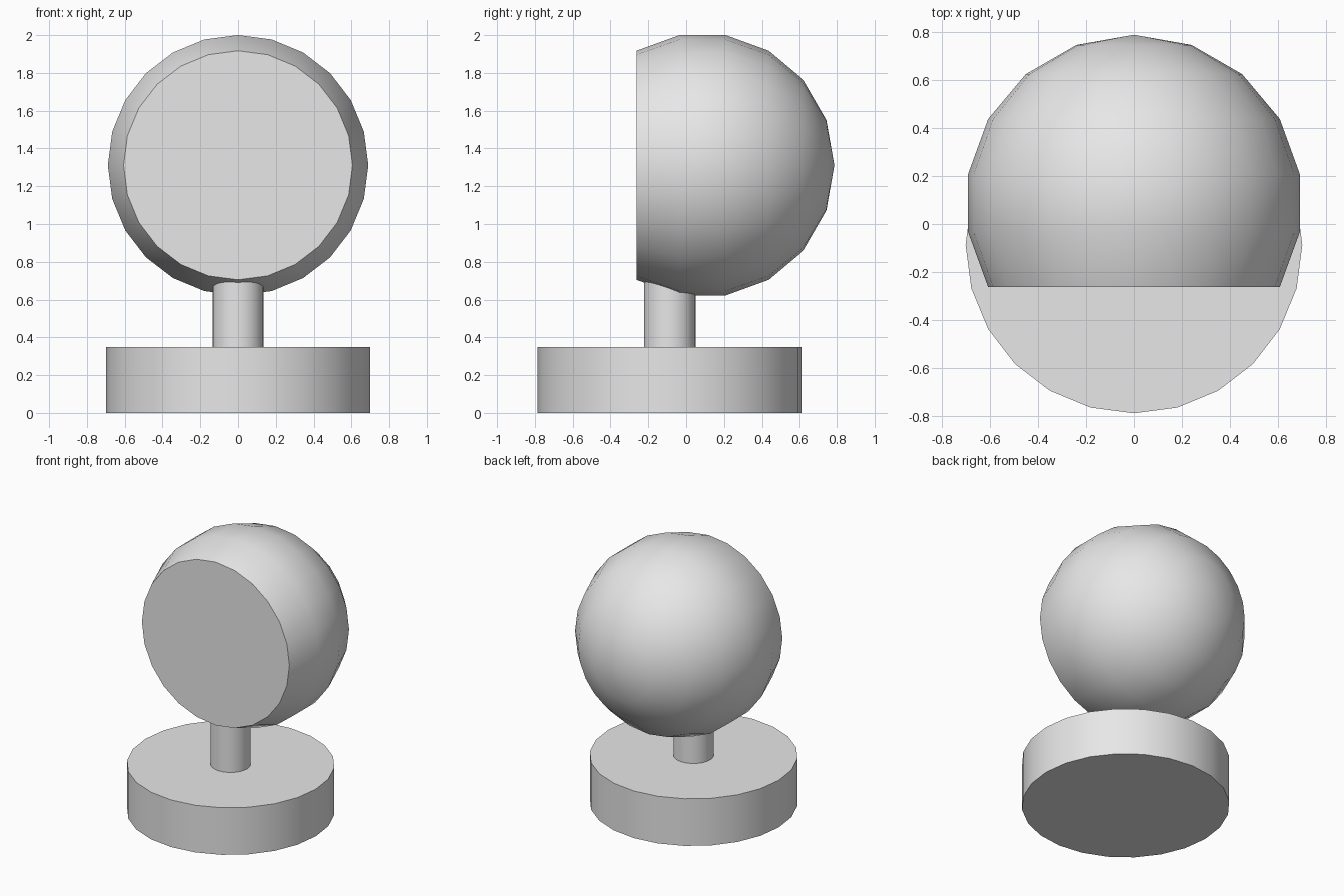
import bpy
import bmesh
from math import cos, radians
from mathutils import Matrix

cube = bpy.data.objects.get("Cube")
if cube:
    bpy.data.objects.remove(cube, do_unlink=True)

SIDES, RINGS = 24, 9
RADIUS = 0.7
SHIFT = 0.087        # base sits forward, ball sits back
BALL_Z = 1.311

grey = bpy.data.materials.new("plain grey")
grey.use_nodes = True
grey.diffuse_color = (0.8, 0.8, 0.8, 1)
grey.node_tree.nodes["Principled BSDF"].inputs["Base Color"].default_value = grey.diffuse_color


def add_part(name, bm):
    """Turn a bmesh into a smooth shaded object with sharp rims."""
    bmesh.ops.recalc_face_normals(bm, faces=bm.faces)
    mesh = bpy.data.meshes.new(name)
    bm.to_mesh(mesh)
    bm.free()
    mesh.materials.append(grey)
    obj = bpy.data.objects.new(name, mesh)
    bpy.context.collection.objects.link(obj)
    bpy.ops.object.select_all(action="DESELECT")
    obj.select_set(True)
    bpy.context.view_layer.objects.active = obj
    bpy.ops.object.shade_smooth_by_angle(angle=radians(30))
    return obj


def add_cylinder(name, radius, bottom, top):
    bm = bmesh.new()
    bmesh.ops.create_cone(
        bm, cap_ends=True, segments=SIDES, radius1=radius, radius2=radius,
        depth=top - bottom,
        matrix=Matrix.Translation((0, -SHIFT, (bottom + top) / 2)))
    return add_part(name, bm)


# Round base and the stem that runs up into the ball
add_cylinder("base", RADIUS, 0, 0.35)
add_cylinder("stem", 0.136, 0.35, 0.8)

# Ball with its poles along y, cut flat at the front along one of its rings
bm = bmesh.new()
bmesh.ops.create_uvsphere(bm, u_segments=SIDES, v_segments=RINGS, radius=RADIUS)
cut = RADIUS * cos(radians(120))
bmesh.ops.delete(bm, geom=[v for v in bm.verts if v.co.z < cut - 0.01], context="VERTS")
bmesh.ops.contextual_create(bm, geom=[e for e in bm.edges if e.is_boundary])
bmesh.ops.transform(
    bm, verts=bm.verts,
    matrix=Matrix.Translation((0, SHIFT, BALL_Z)) @ Matrix.Rotation(radians(-90), 4, "X"))
add_part("ball_head", bm)
